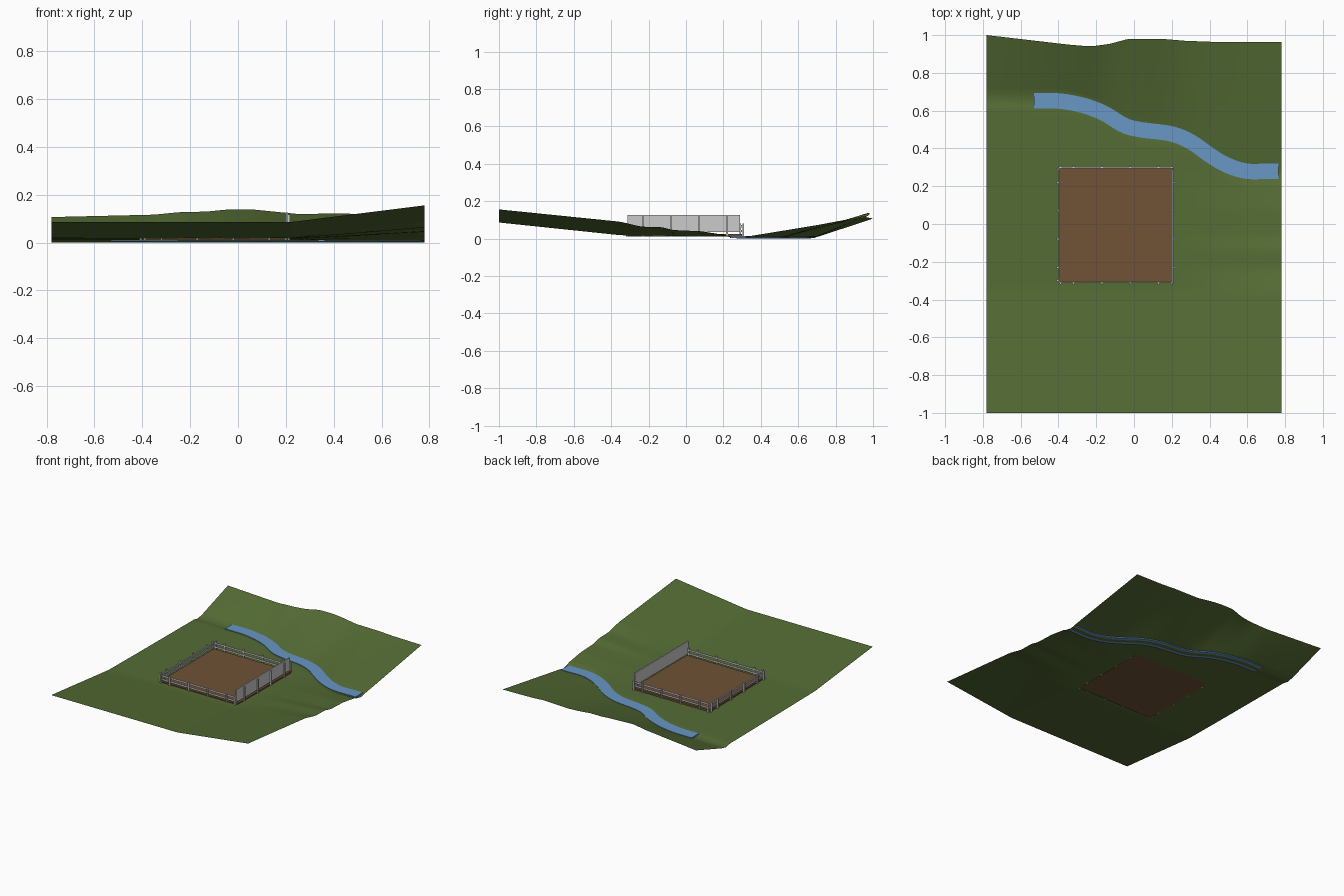
import bpy, bmesh
from mathutils import Vector

if "Cube" in bpy.data.objects:
    bpy.data.objects.remove(bpy.data.objects["Cube"])


def material(name, rgb):
    m = bpy.data.materials.new(name)
    m.diffuse_color = (*rgb, 1)
    m.use_nodes = True
    m.node_tree.nodes["Principled BSDF"].inputs["Base Color"].default_value = m.diffuse_color
    return m


def interp(pts, x):
    if x <= pts[0][0]:
        return pts[0][1]
    for (a, p), (b, q) in zip(pts, pts[1:]):
        if x <= b:
            return p + (q - p) * (x - a) / (b - a)
    return pts[-1][1]


def smooth(pts, x, r=0.04):
    return sum(interp(pts, x + r * k / 2) for k in (-2, -1, 0, 1, 2)) / 5


def make(name, bm, mat=None, angle=0):
    me = bpy.data.meshes.new(name)
    bm.to_mesh(me)
    bm.free()
    ob = bpy.data.objects.new(name, me)
    bpy.context.collection.objects.link(ob)
    if mat:
        me.materials.append(mat)
    if angle:
        bpy.context.view_layer.objects.active = ob
        ob.select_set(True)
        bpy.ops.object.shade_smooth_by_angle(angle=angle)
        ob.select_set(False)
    return ob


def add_box(bm, lo, hi):
    lo, hi = Vector(lo), Vector(hi)
    vs = bmesh.ops.create_cube(bm, size=1)["verts"]
    for v in vs:
        v.co = (lo + hi) / 2 + v.co * (hi - lo)


grass = material("grass", (0.09, 0.15, 0.035))
soil = material("soil", (0.16, 0.085, 0.037))
water = material("water", (0.14, 0.31, 0.56))

# Guide profiles: river path, back edge outline and heights, slopes
RIVER = [(-.78, .66), (-.53, .652), (-.38, .652), (-.25, .625), (-.14, .58), (-.06, .52),
         (.02, .5), (.2, .48), (.3, .44), (.42, .35), (.5, .305), (.6, .275), (.7, .28), (.78, .28)]
BACK_Y = [(-.78, 1.0), (-.35, .95), (-.23, .94), (-.13, .953), (-.03, .98), (.15, .98),
          (.27, .97), (.45, .963), (.78, .963)]
BACK_Z = [(-.78, .107), (-.35, .117), (-.25, .127), (-.13, .13), (-.05, .138), (.07, .138),
          (.25, .12), (.45, .122), (.55, .116), (.78, .112)]
FRONT_Z = [(-1, .086), (-.35, .018), (0, .014), (.7, .009)]
RIGHT_RISE = [(-1, .07), (-.35, .072), (-.24, .047), (-.13, .046), (-.07, .031),
              (.08, .026), (.2, .008), (.28, 0)]

# Ground sheet: front meadow rows, river bed rows, far bank rows
NX, NF, NB = 64, 56, 20
bm = bmesh.new()
rows = []
for i in range(NX + 1):
    x = -.78 + 1.56 * i / NX
    yr, yb, zb = smooth(RIVER, x), interp(BACK_Y, x), interp(BACK_Z, x)
    col = []
    for j in range(NF):
        y = -1 + (yr - .05 + 1) * j / NF
        z = interp(FRONT_Z, y)
        z += interp(RIGHT_RISE, y) * max(0, (x - .22) / .56)
        col.append((x, y, z))
    for off, z in ((-.05, .010), (-.03, .007), (0, 0), (.03, .007), (.05, .011)):
        col.append((x, yr + off, z))
    for j in range(1, NB + 1):
        t = j / NB
        col.append((x, yr + .05 + (yb - yr - .05) * t, .011 + (zb - .011) * t))
    rows.append([bm.verts.new(c) for c in col])
for a, b in zip(rows, rows[1:]):
    for k in range(len(a) - 1):
        bm.faces.new((a[k], b[k], b[k + 1], a[k + 1]))
make("ground", bm, grass, 0.7)

# River ribbon swept along the path
bm = bmesh.new()
rings = []
N = 50
for i in range(N + 1):
    x = -.53 + 1.295 * i / N
    y = smooth(RIVER, x)
    d = Vector((.02, smooth(RIVER, x + .01) - smooth(RIVER, x - .01), 0)).normalized()
    if i in (0, N):
        d = Vector((1, 0, 0))
    n = Vector((-d.y, d.x, 0)) * .041
    c = Vector((x, y, 0))
    rings.append([bm.verts.new(c + n * s + Vector((0, 0, z)))
                  for s, z in ((-1, .004), (1, .004), (1, .0135), (-1, .0135))])
for a, b in zip(rings, rings[1:]):
    for k in range(4):
        bm.faces.new((a[k], a[(k + 1) % 4], b[(k + 1) % 4], b[k]))
bm.faces.new(rings[0])
bm.faces.new(rings[-1])
bmesh.ops.recalc_face_normals(bm, faces=bm.faces)
make("river", bm, water, 0.7)

# Ploughed field slab
X0, X1, Y0, Y1 = -.40, .21, -.31, .30
bm = bmesh.new()
add_box(bm, (X0, Y0, .012), (X1, Y1, .024))
make("field", bm, soil)

# Fences on three sides: posts outside, two rails
OFFS = (-.225, -.075, .075, .225)
CX, CY = (X0 + X1) / 2, (Y0 + Y1) / 2
P = .005
posts, rails = bmesh.new(), bmesh.new()
for y, s in ((Y0, -1), (Y1, 1)):
    for o in (-.295,) + OFFS + (.295,):
        add_box(posts, (CX + o - P, y + s * .006 - P, .012), (CX + o + P, y + s * .006 + P, .08))
    for z in (.04, .066):
        add_box(rails, (X0, y - s * .002 - .003, z - .006), (X1, y - s * .002 + .003, z + .006))
for o in (-.295,) + OFFS + (.295,):
    add_box(posts, (X0 - .006 - P, CY + o - P, .012), (X0 - .006 + P, CY + o + P, .08))
for z in (.04, .066):
    add_box(rails, (X0 - .001, Y0, z - .006), (X0 + .005, Y1, z + .006))
make("fence_posts", posts)
make("fence_rails", rails)

# Solid panel with tall posts on the right side
bm = bmesh.new()
add_box(bm, (X1 - .009, -.314, .036), (X1 - .001, .288, .127))
make("wall_panel", bm)
bm = bmesh.new()
for o in OFFS:
    add_box(bm, (X1 - .001, CY + o - P, .012), (X1 + .008, CY + o + P, .118))
make("wall_posts", bm)
